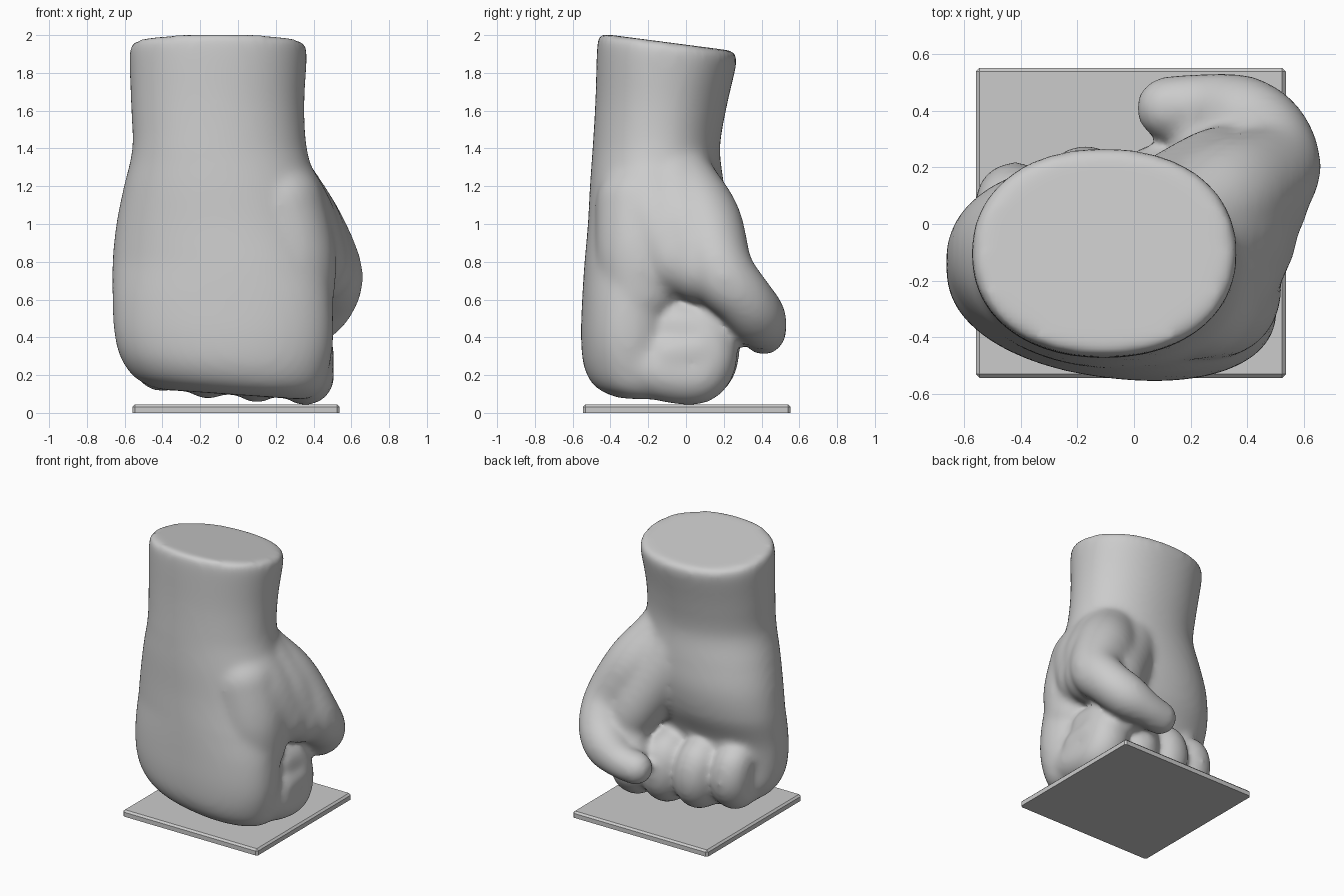
import bpy, bmesh, math
from mathutils import Vector, Matrix


def finish(name, bm):
    me = bpy.data.meshes.new(name)
    bmesh.ops.recalc_face_normals(bm, faces=bm.faces[:])
    bm.to_mesh(me)
    bm.free()
    ob = bpy.data.objects.new(name, me)
    bpy.context.collection.objects.link(ob)
    return ob


def sgnpow(v, p):
    return math.copysign(abs(v) ** p, v)


def catmull(a, b, c, d, t):
    return [0.5 * (2 * q + (r - p) * t + (2 * p - 5 * q + 4 * r - s) * t * t
                   + (3 * q - p - 3 * r + s) * t ** 3) for p, q, r, s in zip(a, b, c, d)]


def smooth_path(pts, n):
    out = []
    for i in range(len(pts) - 1):
        a, d = pts[max(i - 1, 0)], pts[min(i + 2, len(pts) - 1)]
        out += [catmull(a, pts[i], pts[i + 1], d, k / n) for k in range(n)]
    return out + [list(pts[-1])]


def loft(bm, rows, sides=48):
    rings = []
    for z, x0, x1, y0, y1, tilt, p in smooth_path(rows, 4):
        skew = 0.11 * min(1, max(0, (1.4 - z) / 0.6))      # palm turns slightly
        drop = 0.07 * min(1, max(0, (0.5 - z) / 0.3))      # knuckle row slopes
        ring = []
        for k in range(sides):
            a = 2 * math.pi * k / sides
            x = (x0 + x1) / 2 + (x1 - x0) / 2 * sgnpow(math.cos(a), p)
            y = (y0 + y1) / 2 + (y1 - y0) / 2 * sgnpow(math.sin(a), p)
            ring.append(bm.verts.new((x, y - skew * (x + 0.05),
                                      z - tilt * (y + 0.43) - drop * x)))
        rings.append(ring)
    for r, s in zip(rings, rings[1:]):
        for k in range(sides):
            j = (k + 1) % sides
            bm.faces.new((r[k], r[j], s[j], s[k]))
    bm.faces.new(rings[0])
    bm.faces.new(rings[-1][::-1])


def limb(bm, pts):
    # swept chain of balls: x, y, z, radius
    for x, y, z, r in smooth_path(pts, 7):
        bmesh.ops.create_icosphere(bm, subdivisions=3, radius=r,
                                   matrix=Matrix.Translation((x, y, z)))


hand = bmesh.new()

# wrist and palm: z, x min, x max, y min, y max, tilt, corner power
loft(hand, [
    (2.005, -0.55, 0.34, -0.45, 0.245, 0.13, 0.92),
    (1.95, -0.575, 0.365, -0.47, 0.27, 0.12, 0.92),
    (1.65, -0.567, 0.352, -0.48, 0.215, 0.05, 0.95),
    (1.40, -0.56, 0.365, -0.495, 0.18, 0.0, 0.95),
    (1.20, -0.605, 0.42, -0.51, 0.20, 0.0, 0.95),
    (1.00, -0.645, 0.46, -0.52, 0.21, 0.0, 0.95),
    (0.80, -0.665, 0.485, -0.535, 0.17, 0.0, 0.95),
    (0.60, -0.665, 0.50, -0.545, 0.08, 0.0, 0.92),
    (0.40, -0.655, 0.505, -0.55, 0.06, 0.0, 0.92),
    (0.25, -0.62, 0.48, -0.535, 0.08, 0.0, 0.92),
    (0.15, -0.55, 0.44, -0.48, 0.08, 0.0, 0.92),
    (0.095, -0.43, 0.37, -0.38, 0.05, 0.0, 0.95)])

# curled fingers: x, knuckle y, y reach, lowest z, radius
for x, back, reach, low, r in ((0.355, -0.23, 0.275, 0.045, 0.155), (0.10, -0.30, 0.285, 0.06, 0.15),
                               (-0.16, -0.26, 0.28, 0.08, 0.148), (-0.41, -0.18, 0.22, 0.12, 0.14)):
    b = low + r
    limb(hand, [(x - 0.01, back, b + 0.05, r * 0.93), (x, -0.1, b + 0.01, r), (x, reach - r - 0.06, b, r),
                (x - 0.01, reach - r, b + 0.10, r), (x - 0.02, reach - r - 0.03, b + 0.22, r * 0.95),
                (x - 0.02, reach - r - 0.16, b + 0.25, r * 0.9)])
    # filled inside of the curl
    limb(hand, [(x, -0.08, b + 0.1, r), (x, reach - r - 0.06, b + 0.12, r)])

# thumb
limb(hand, [(0.15, -0.07, 1.28, 0.19), (0.22, -0.01, 1.17, 0.205), (0.34, 0.09, 1.0, 0.21),
            (0.48, 0.18, 0.755, 0.18), (0.475, 0.30, 0.61, 0.157), (0.385, 0.375, 0.51, 0.153),
            (0.25, 0.415, 0.445, 0.12), (0.12, 0.41, 0.42, 0.115)])
# fleshy web: outer side, groove fill, palm side and hold against the fingers
limb(hand, [(0.12, -0.20, 1.28, 0.24), (0.25, -0.15, 1.03, 0.26), (0.37, -0.04, 0.82, 0.21)])
limb(hand, [(0.21, -0.07, 1.2, 0.21), (0.33, 0.0, 0.98, 0.225), (0.43, 0.08, 0.77, 0.19)])
limb(hand, [(0.22, -0.24, 1.1, 0.24), (0.28, -0.24, 0.85, 0.24), (0.30, -0.24, 0.65, 0.215)])
limb(hand, [(0.0, -0.05, 1.25, 0.22), (0.17, 0.05, 0.98, 0.22), (0.29, 0.14, 0.76, 0.2),
            (0.33, 0.20, 0.60, 0.155), (0.24, 0.27, 0.45, 0.11)])

fist = finish("fist", hand)
rm = fist.modifiers.new("fuse", 'REMESH')
rm.mode = 'VOXEL'
rm.voxel_size = 0.02
rm.use_smooth_shade = True
sm = fist.modifiers.new("soften", 'SMOOTH')
sm.factor = 0.5
sm.iterations = 18

# square base plate, chamfered on top
bm = bmesh.new()
bmesh.ops.create_cube(bm, size=1)
bmesh.ops.scale(bm, vec=(1.097, 1.097, 0.045), verts=bm.verts[:])
bmesh.ops.translate(bm, vec=Vector((-0.011, 0.004, 0.0225)), verts=bm.verts[:])
rim = [e for e in bm.edges if max(v.co.z for v in e.verts) > 0.02]
bmesh.ops.bevel(bm, geom=rim, offset=0.013, segments=1, affect='EDGES')
finish("base_plate", bm)
